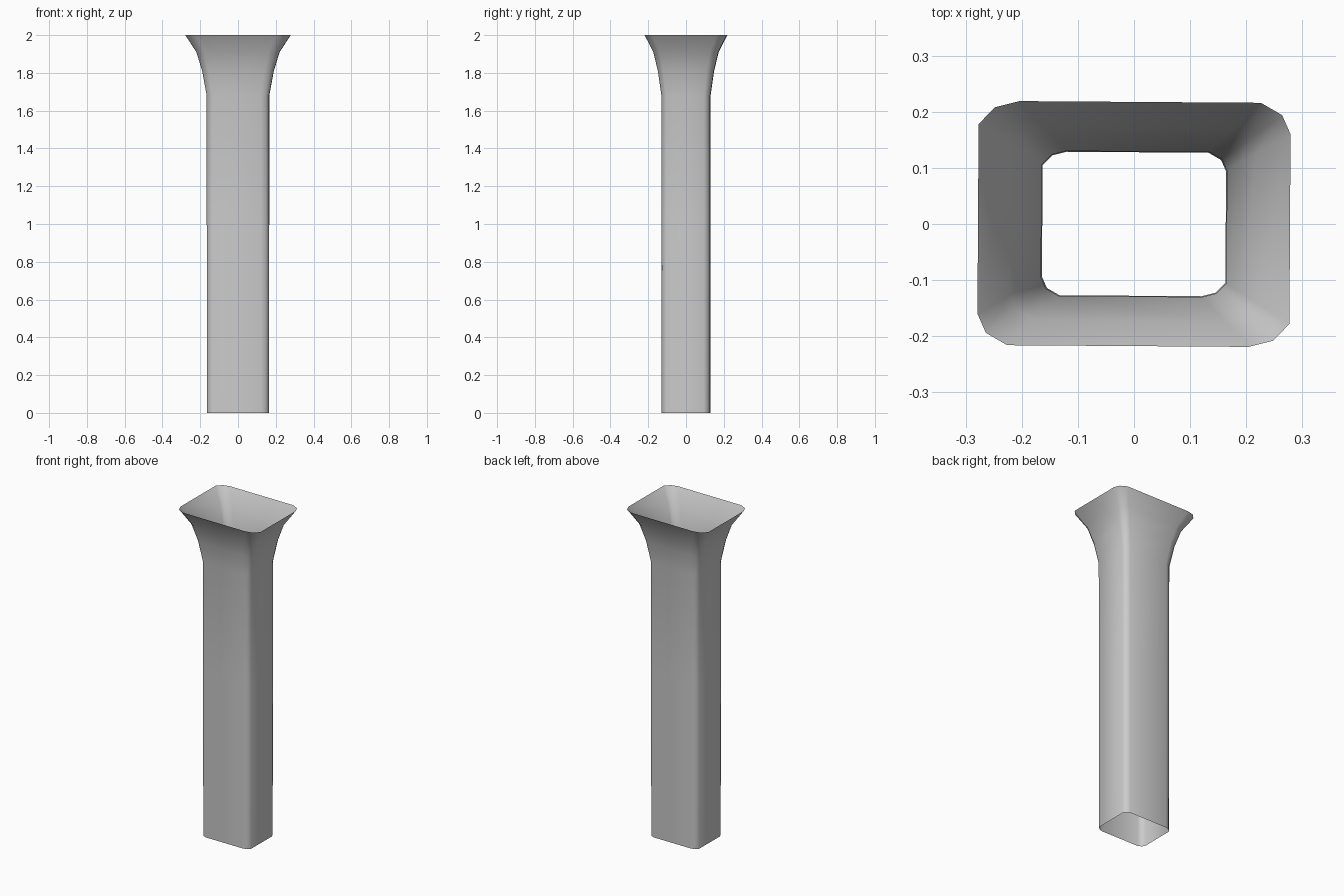
import bpy, bmesh

if "Cube" in bpy.data.objects:
    bpy.data.objects.remove(bpy.data.objects["Cube"])

# Half of the rim outline; the other half is the same turned 180 degrees
half = [(0.279, 0.160), (0.264, 0.194), (0.226, 0.216),
        (-0.204, 0.219), (-0.248, 0.208), (-0.277, 0.178)]
outline = half + [(-x, -y) for x, y in half]

# Height and scale of each ring: straight shaft, then flared mouth
rings = [(0.0, 0.588), (1.0, 0.593), (1.68, 0.594),
         (1.81, 0.68), (1.91, 0.79), (2.0, 1.0)]

# Open tube lofted through the rings
bm = bmesh.new()
loops = [[bm.verts.new((x * s, y * s, z)) for x, y in outline] for z, s in rings]
n = len(outline)
for low, high in zip(loops, loops[1:]):
    for i in range(n):
        j = (i + 1) % n
        bm.faces.new((low[i], low[j], high[j], high[i])).smooth = True

mesh = bpy.data.meshes.new("flared_tube")
bm.to_mesh(mesh)
bm.free()
tube = bpy.data.objects.new("flared_tube", mesh)
bpy.context.collection.objects.link(tube)
